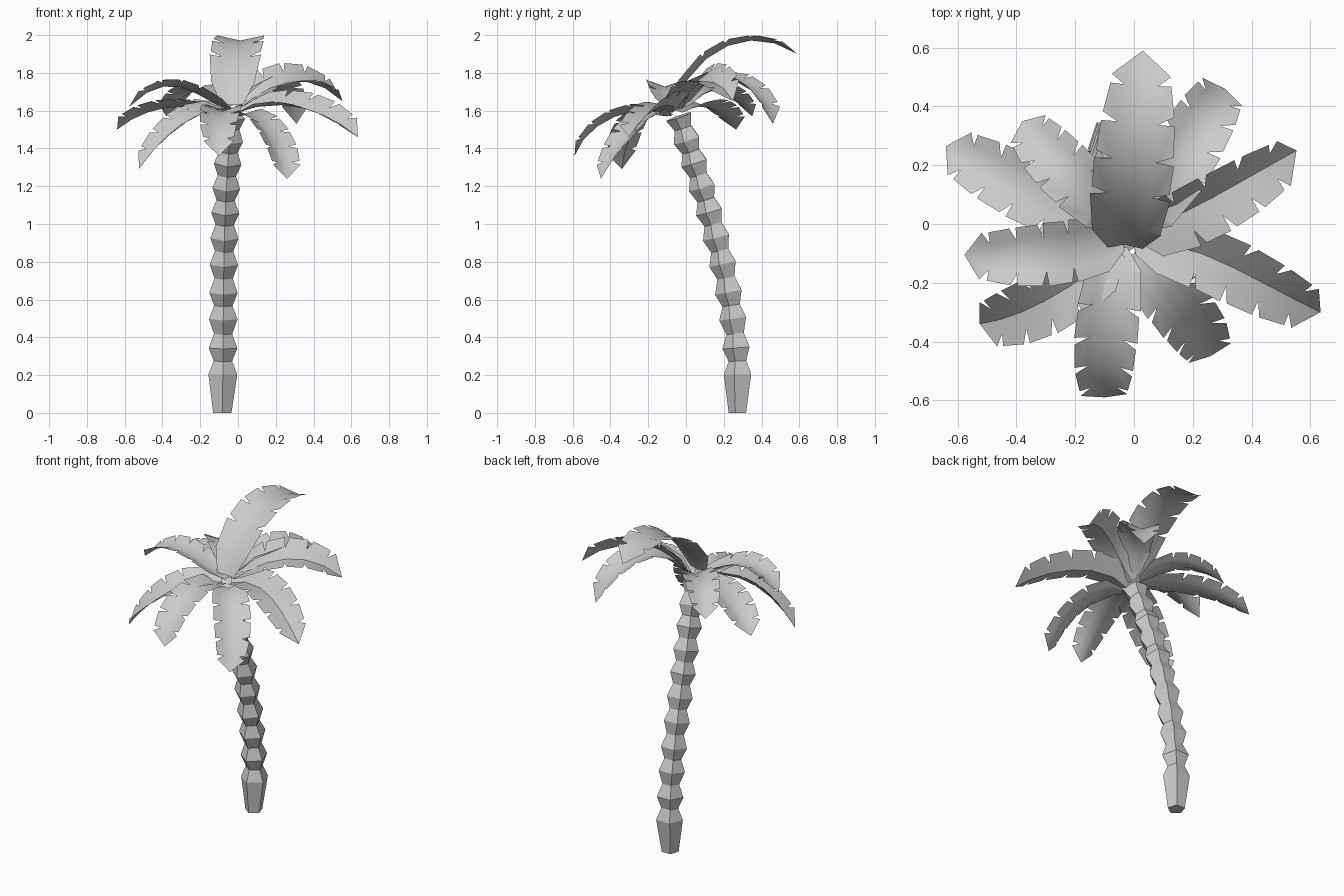
import bpy, bmesh, math
from mathutils import Vector

if "Cube" in bpy.data.objects:
    bpy.data.objects.remove(bpy.data.objects["Cube"])


def finish(bm, name):
    me = bpy.data.meshes.new(name)
    bm.to_mesh(me)
    bm.free()
    ob = bpy.data.objects.new(name, me)
    bpy.context.collection.objects.link(ob)
    return ob


def through(pts, t):
    """Cubic through four points at t = 0, 1/3, 2/3, 1."""
    out = Vector((0, 0, 0))
    for i, p in enumerate(pts):
        k = 1.0
        for j in range(4):
            if j != i:
                k *= (t * 3 - j) / (i - j)
        out += Vector(p) * k
    return out


# Trunk: five-sided rings alternating wide and narrow along a leaning curve
TRUNK = [(-.083, .277, 0), (-.078, .25, .53), (-.068, .13, 1.06), (-.033, -.04, 1.59)]
heights = [0, .205, .275, .345, .42, .50, .57, .64, .715, .79, .86, .93,
           1.0, 1.065, 1.13, 1.195, 1.26, 1.325, 1.385, 1.445, 1.51, 1.57]
bm = bmesh.new()
rings = []
for i, h in enumerate(heights):
    t = h / 1.59
    c = through(TRUNK, t)
    d = (through(TRUNK, t + .01) - through(TRUNK, t - .01)).normalized()
    if i == 0:
        d = Vector((0, 0, 1))
    u = Vector((1, 0, 0))
    u = (u - d * u.dot(d)).normalized()
    v = d.cross(u)
    r = .051 if i % 2 == 0 else .081 - .005 * t
    ring = []
    for k in range(5):
        a = math.tau * k / 5 - math.pi / 2
        ring.append(bm.verts.new(c + u * r * math.cos(a) + v * r * math.sin(a)))
    rings.append(ring)
for a, b in zip(rings, rings[1:]):
    for k in range(5):
        bm.faces.new((a[k], a[(k + 1) % 5], b[(k + 1) % 5], b[k]))
bm.faces.new(rings[0][::-1])
bm.faces.new(rings[-1])
finish(bm, "trunk")

# Leaves: a valley-folded blade along a spine, with notches cut into both edges
ROWS = [(0, .3), (.17, .88), (.38, 1), (.55, 1), (.71, .92), (.86, .76), (1, 0)]


def leaf(name, pts, width, fold=-20, roll=0, base=.3):
    bm = bmesh.new()
    rows = [(0, base)] + ROWS[1:]

    def point(t, w, side):
        p = through(pts, t)
        d = (through(pts, t + .01) - through(pts, t - .01)).normalized()
        s = d.cross(Vector((0, 0, 1))).normalized()
        n = s.cross(d)
        a = math.radians(fold + side * roll)
        return p + (s * side * math.cos(a) - n * math.sin(a)) * w * width

    for side in (1, -1):
        for i in range(len(rows) - 1):
            (t0, w0), (t1, w1) = rows[i], rows[i + 1]
            notched = i >= 2
            s0, s1 = point(t0, 0, side), point(t1, 0, side)
            n0, n1 = point(t0, w0 * .55, side), point(t1, w1 * .55, side)
            o0 = point(t0 + (.035 if notched else 0), w0 * .97, side)
            o1 = point(t1, w1, side)
            if i == len(rows) - 2:
                polys = [[s0, n0, s1], [n0, o0, s1]]
            else:
                polys = [[s0, n0, n1, s1], [n0, o0, o1, n1]]
            for poly in polys:
                bm.faces.new([bm.verts.new(q) for q in poly])
    bmesh.ops.remove_doubles(bm, verts=bm.verts, dist=0.0005)
    bmesh.ops.recalc_face_normals(bm, faces=bm.faces)
    if sum(f.normal.z for f in bm.faces) < 0:
        bmesh.ops.reverse_faces(bm, faces=bm.faces)
    ob = finish(bm, name)
    bpy.context.view_layer.objects.active = ob
    ob.select_set(True)
    bpy.ops.object.shade_smooth_by_angle(angle=math.radians(42))
    ob.select_set(False)


leaf("leaf_top_back", [(-.03, -.07, 1.63), (-.015, .08, 1.85), (.01, .31, 1.968), (.03, .59, 1.9)], .14, -12, 0, .45)
leaf("leaf_back_right", [(0, 0, 1.64), (.12, .15, 1.76), (.225, .33, 1.72), (.31, .46, 1.53)], .12)
leaf("leaf_right", [(0, -.02, 1.61), (.15, .03, 1.71), (.34, .13, 1.755), (.553, .25, 1.65)], .13, -27, 24)
leaf("leaf_right_front", [(0, -.07, 1.59), (.2, -.09, 1.63), (.42, -.19, 1.59), (.635, -.3, 1.46)], .125, -25, 16)
leaf("leaf_front_right", [(0, -.1, 1.57), (.1, -.22, 1.55), (.2, -.34, 1.42), (.26, -.45, 1.24)], .115)
leaf("leaf_front", [(-.055, -.08, 1.57), (-.08, -.25, 1.6), (-.1, -.45, 1.53), (-.1, -.59, 1.36)], .115)
leaf("leaf_front_left", [(-.05, -.09, 1.59), (-.2, -.2, 1.58), (-.36, -.29, 1.48), (-.525, -.34, 1.29)], .12, -22, -10)
leaf("leaf_left", [(-.04, -.06, 1.6), (-.2, -.09, 1.68), (-.37, -.11, 1.73), (-.577, -.105, 1.62)], .115)
leaf("leaf_left_back", [(-.04, -.02, 1.59), (-.25, .06, 1.62), (-.45, .16, 1.6), (-.64, .265, 1.5)], .12)
leaf("leaf_back_left", [(-.05, 0, 1.62), (-.17, .12, 1.7), (-.28, .23, 1.68), (-.38, .35, 1.57)], .11)
